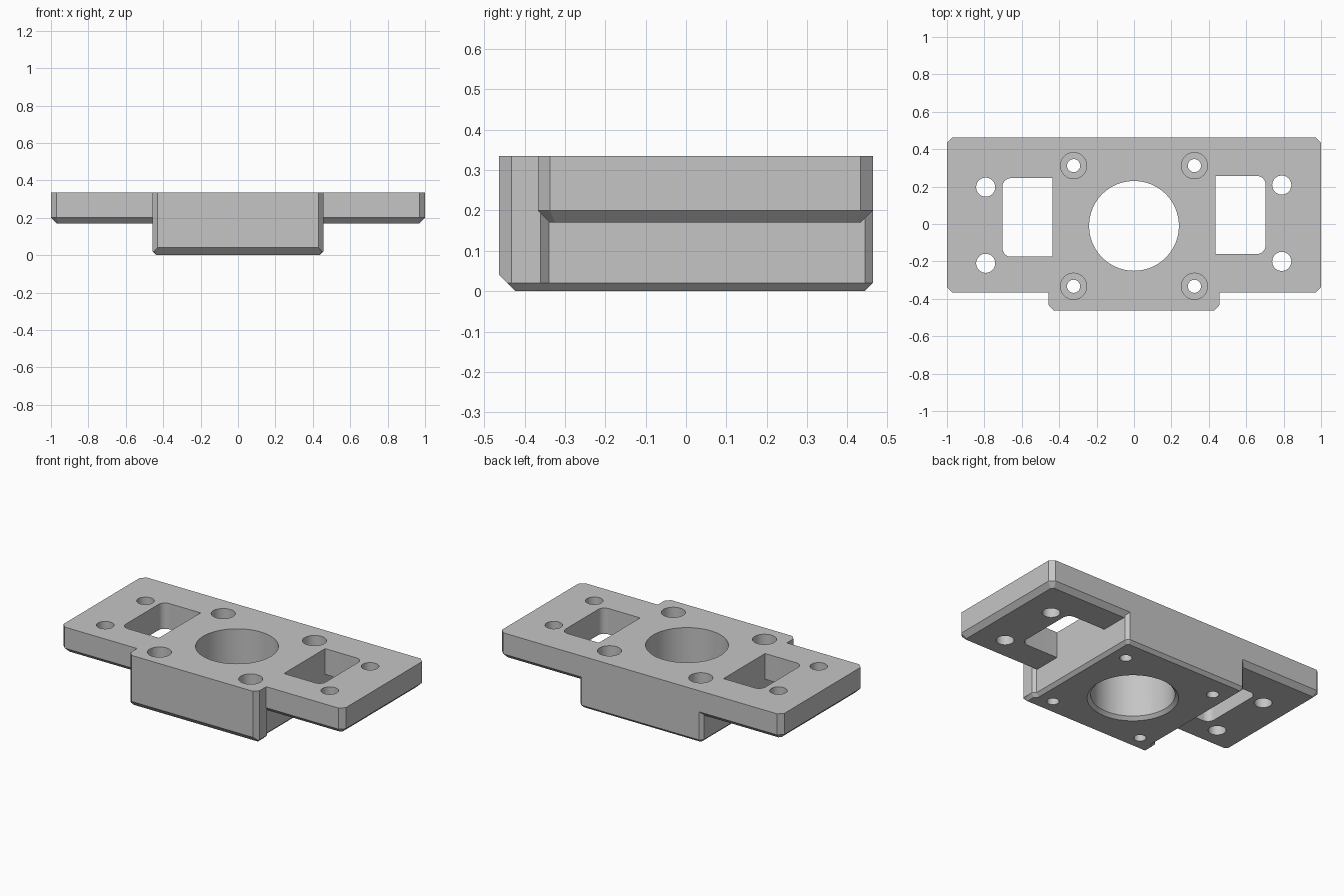
import bpy
import bmesh
from math import radians
from mathutils import Vector

TOP = 0.335
BACK = 0.463

if "Cube" in bpy.data.objects:
    bpy.data.objects.remove(bpy.data.objects["Cube"], do_unlink=True)

grey = bpy.data.materials.new("light grey")
grey.use_nodes = True
colour = (0.56, 0.56, 0.56, 1)
grey.diffuse_color = colour
grey.node_tree.nodes["Principled BSDF"].inputs["Base Color"].default_value = colour


def make_object(name, bm):
    bmesh.ops.recalc_face_normals(bm, faces=bm.faces)
    mesh = bpy.data.meshes.new(name)
    bm.to_mesh(mesh)
    bm.free()
    mesh.materials.append(grey)
    obj = bpy.data.objects.new(name, mesh)
    bpy.context.collection.objects.link(obj)
    return obj


def prism(outline, low, high, chamfer=0):
    """Extruded outline with a chamfered lower edge."""
    bm = bmesh.new()
    upper = [bm.verts.new((x, y, high)) for x, y in outline]
    lower = [bm.verts.new((x, y, low + chamfer)) for x, y in outline]
    bm.faces.new(upper)
    base = bm.faces.new(lower[::-1])
    count = len(outline)
    for i in range(count):
        j = (i + 1) % count
        bm.faces.new((lower[i], lower[j], upper[j], upper[i]))
    bmesh.ops.recalc_face_normals(bm, faces=bm.faces)
    if chamfer:
        bmesh.ops.inset_region(bm, faces=[base], thickness=chamfer,
                               depth=chamfer, use_even_offset=True)
    return bm


def cylinder(name, x, y, r_low, r_high, low, high, segments=48):
    bm = bmesh.new()
    bmesh.ops.create_cone(bm, cap_ends=True, segments=segments,
                          radius1=r_low, radius2=r_high, depth=high - low)
    bmesh.ops.translate(bm, verts=bm.verts, vec=(x, y, (low + high) / 2))
    return make_object(name, bm)


def combine(target, tool, operation):
    mod = target.modifiers.new("combine", "BOOLEAN")
    mod.operation = operation
    mod.solver = "EXACT"
    mod.object = tool
    bpy.context.view_layer.objects.active = target
    bpy.ops.object.modifier_apply(modifier=mod.name)
    bpy.data.objects.remove(tool, do_unlink=True)


def mirrored(half):
    """Close a right-hand outline with its reflection."""
    return half + [(-x, y) for x, y in reversed(half)]


# Wide flange plate with clipped corners
c = 0.03
half = [(1 - c, -0.367), (1, -0.367 + c), (1, BACK - c), (1 - c, BACK)]
plate = make_object("mounting_plate", prism(mirrored(half), 0.17, TOP, c))

# Rectangular windows, rounded on their outer corners
for side, front, rear in ((-1, -0.175, 0.245), (1, -0.16, 0.257)):
    bm = prism([(side * 0.40, front), (side * 0.703, front),
                (side * 0.703, rear), (side * 0.40, rear)], 0.1, 0.4)
    corners = [e for e in bm.edges
               if all(abs(v.co.x) > 0.6 for v in e.verts)
               and abs(e.verts[0].co.z - e.verts[1].co.z) > 0.1]
    bmesh.ops.bevel(bm, geom=corners, offset=0.045, segments=8,
                    profile=0.5, affect="EDGES")
    combine(plate, make_object("window_cutter", bm), "DIFFERENCE")

# Deep central block with a wider front lip
half = [(0.43, -BACK), (0.457, -BACK + c), (0.457, -0.36), (0.437, -0.34),
        (0.437, BACK - 0.02), (0.417, BACK)]
bm = prism(mirrored(half), 0, TOP, 0.02)
cut = bmesh.ops.bisect_plane(bm, geom=bm.verts[:] + bm.edges[:] + bm.faces[:],
                             plane_co=Vector((0, -BACK, 0.04)),
                             plane_no=Vector((0, -1, -1)), clear_outer=True)
rim = [g for g in cut["geom_cut"] if isinstance(g, bmesh.types.BMEdge)]
bmesh.ops.holes_fill(bm, edges=rim)
combine(plate, make_object("central_block", bm), "UNION")

# Central bore with a chamfered lower rim
bore_y = -0.01
combine(plate, cylinder("bore", 0, bore_y, 0.24, 0.24, -0.1, 0.5, 96), "DIFFERENCE")
combine(plate, cylinder("bore_rim", 0, bore_y, 0.27, 0.23, -0.01, 0.03, 96), "DIFFERENCE")

# Counterbored screw holes
for x in (-0.323, 0.323):
    for y in (-0.333, 0.312):
        combine(plate, cylinder("screw_hole", x, y, 0.035, 0.035, -0.1, 0.5), "DIFFERENCE")
        combine(plate, cylinder("counterbore", x, y, 0.07, 0.07, 0.12, 0.5), "DIFFERENCE")

# Plain flange holes
for x, ys in ((-0.793, (-0.21, 0.197)), (0.79, (-0.2, 0.208))):
    for y in ys:
        combine(plate, cylinder("flange_hole", x, y, 0.051, 0.051, 0, 0.5), "DIFFERENCE")

plate.select_set(True)
bpy.context.view_layer.objects.active = plate
bpy.ops.object.shade_smooth_by_angle(angle=radians(30))
